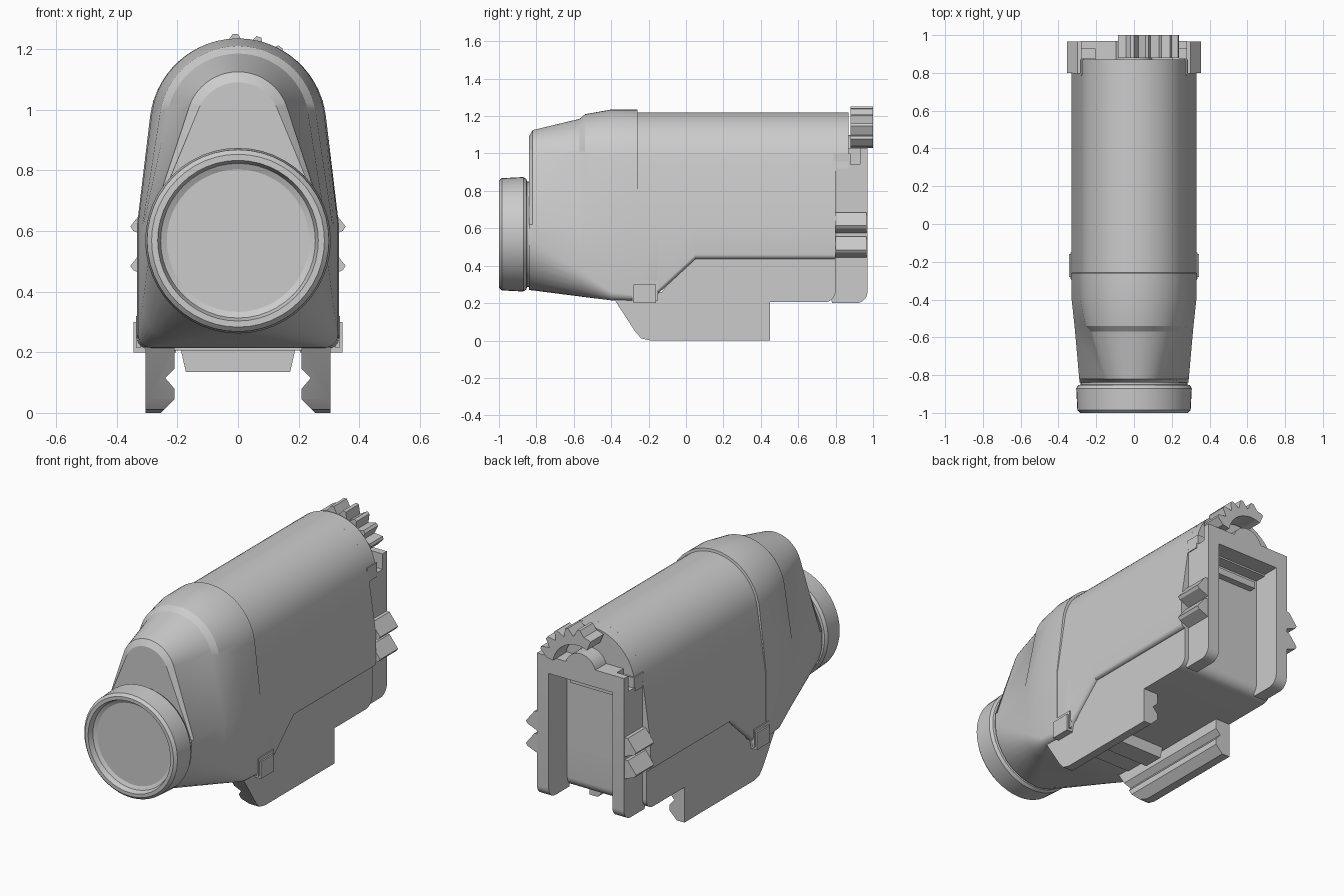
import bpy, bmesh
from math import sin, cos, atan2, radians, pi
from mathutils import Vector

cube = bpy.data.objects.get("Cube")
if cube:
    bpy.data.objects.remove(cube)

grey = bpy.data.materials.new("matte grey")
grey.use_nodes = True
grey.diffuse_color = (0.6, 0.6, 0.6, 1)
grey.node_tree.nodes["Principled BSDF"].inputs["Base Color"].default_value = grey.diffuse_color


def finish(name, bm):
    bmesh.ops.recalc_face_normals(bm, faces=bm.faces)
    mesh = bpy.data.meshes.new(name)
    bm.to_mesh(mesh)
    bm.free()
    mesh.materials.append(grey)
    obj = bpy.data.objects.new(name, mesh)
    bpy.context.collection.objects.link(obj)
    bpy.ops.object.select_all(action='DESELECT')
    obj.select_set(True)
    bpy.context.view_layer.objects.active = obj
    bpy.ops.object.shade_smooth_by_angle(angle=radians(25))
    return obj


def loft(rings, caps=True):
    """Skin closed rings of points that all have the same count."""
    bm = bmesh.new()
    loops = [[bm.verts.new(p) for p in ring] for ring in rings]
    for a, b in zip(loops, loops[1:]):
        for i in range(len(a)):
            j = (i + 1) % len(a)
            bm.faces.new((a[i], a[j], b[j], b[i]))
    if caps:
        bm.faces.new(loops[0])
        bm.faces.new(loops[-1])
    return bm


def prism(pts, axis, lo, hi):
    """Extrude (x, z) points along y, or (y, z) points along x."""
    place = (lambda p, d: (d, p[0], p[1])) if axis == 'x' else (lambda p, d: (p[0], d, p[1]))
    return loft([[place(p, d) for p in pts] for d in (lo, hi)])


def rect(a0, a1, z0, z1):
    return [(a0, z0), (a1, z0), (a1, z1), (a0, z1)]


def arc(cx, cz, r, start, end, n):
    angles = [radians(start + (end - start) * i / n) for i in range(n + 1)]
    return [(cx + r * cos(t), cz + r * sin(t)) for t in angles]


def mirrored(obj):
    mod = obj.modifiers.new("Mirror", 'MIRROR')
    mod.use_axis[0] = True
    mod.use_mirror_merge = False
    return obj


# Housing: arched cross-sections from the round nose to the rear
def section(y, w, bottom, corner, top_r, top):
    lean = atan2(w - top_r, top - top_r - 0.62) * 180 / pi
    half = arc(w - corner, bottom + corner, corner, -90, 0, 8)
    half += [(w, 0.62)] + arc(0, top - top_r, top_r, lean, 88, 14)
    whole = half + [(-x, z) for x, z in reversed(half)]
    return [(x, y, z) for x, z in whole]


finish("housing", loft([section(*s) for s in (
    (-0.84, 0.288, 0.27, 0.285, 0.14, 1.09),
    (-0.82, 0.29, 0.268, 0.275, 0.17, 1.125),
    (-0.57, 0.312, 0.236, 0.14, 0.235, 1.185),
    (-0.54, 0.315, 0.232, 0.125, 0.26, 1.21),
    (-0.40, 0.33, 0.215, 0.045, 0.287, 1.235),
    (-0.26, 0.333, 0.213, 0.03, 0.292, 1.235),
    (-0.258, 0.33, 0.213, 0.03, 0.28, 1.22),
    (-0.16, 0.33, 0.213, 0.025, 0.28, 1.22),
    (-0.15, 0.33, 0.25, 0.025, 0.28, 1.22),
    (0.05, 0.33, 0.435, 0.025, 0.28, 1.22),
    (0.80, 0.33, 0.435, 0.025, 0.28, 1.22))]))
finish("rear_arch", prism([(0.285, 0.92)] + arc(0, 0.94, 0.28, 5, 175, 24) + [(-0.285, 0.92)],
                          'y', 0.79, 0.87))

# Lens ring turned around the y axis, with a recessed lens
ring_profile = [(0.235, -0.96), (0.245, -0.965), (0.255, -0.97), (0.265, -1), (0.285, -1),
                (0.3, -0.985), (0.306, -0.87), (0.295, -0.853), (0.282, -0.85), (0.282, -0.82)]
finish("lens_ring", loft([[(r * cos(i * pi / 24), y, 0.568 + r * sin(i * pi / 24))
                           for i in range(48)] for r, y in ring_profile]))

# Lower body below the seam, rounded at the rear
finish("lower_body", prism([(-0.3, 0.205), (-0.3, 0.24), (-0.13, 0.26), (0.06, 0.5), (0.8, 0.5)]
                           + arc(0.74, 0.265, 0.06, 0, -90, 8), 'x', -0.305, 0.305))

# Mounting jaws with a V groove, cut to a raked front
jaw = prism([(0.305, 0.23), (0.21, 0.23), (0.21, 0.145), (0.24, 0.115), (0.21, 0.08),
             (0.21, 0.045), (0.255, 0), (0.305, 0)], 'y', -0.41, 0.45)
rake = [Vector((0, -0.39, 0.23)), Vector((0, -0.27, 0.045)),
        Vector((0, -0.24, 0.012)), Vector((0, -0.19, 0))]
for a, b in zip(rake, rake[1:]):
    normal = Vector((1, 0, 0)).cross(a - b)
    cut = bmesh.ops.bisect_plane(jaw, geom=jaw.verts[:] + jaw.edges[:] + jaw.faces[:],
                                 plane_co=a, plane_no=normal if normal.z < 0 else -normal,
                                 clear_outer=True)
    bmesh.ops.holes_fill(jaw, edges=[e for e in jaw.edges if e.is_boundary])
mirrored(finish("mount_jaw", jaw))

# Cross lug between the jaws
finish("cross_lug", prism([(-0.19, 0.215), (-0.18, 0.17), (-0.172, 0.135), (0.172, 0.135),
                           (0.18, 0.17), (0.19, 0.215)], 'y', -0.1, 0.02))

# Rear frame: notched side walls with rounded feet, joined by a top bar
wall = [(0.75, 0.5), (0.78, 0.2)] + arc(0.91, 0.26, 0.06, -90, 0, 8)
wall += [(0.97, 1.03), (0.93, 1.03), (0.93, 0.94), (0.88, 0.94), (0.88, 1.0), (0.79, 1.0)]
mirrored(finish("rear_wall", prism(wall, 'x', 0.205, 0.28)))
finish("rear_top_bar", prism(rect(-0.206, 0.206, 0.93, 1.03), 'y', 0.86, 0.97))
finish("recess_ledge", prism(rect(-0.16, 0.16, 0.84, 0.88), 'y', 0.79, 0.84))
finish("latch_hub", prism(arc(0, 1.0, 0.1, 0, 180, 16), 'y', 0.86, 0.97))

# Side grip teeth
for label, z in (("upper", 0.57), ("lower", 0.44)):
    tooth = [(0.27, z + 0.115), (0.3, z + 0.115), (0.355, z + 0.045), (0.345, z + 0.03),
             (0.32, z + 0.02), (0.27, z)]
    mirrored(finish(label + "_grip_tooth", prism(tooth, 'y', 0.8, 0.965)))

# Toothed latch arc over the rear
outline = []
for i in range(5):
    peak = 20 + i * 18
    for offset, r in ((-9, 0.205), (-2, 0.25), (2, 0.25)):
        outline += arc(0, 1.0, r, peak + offset, peak + offset, 1)[:1]
outline += arc(0, 1.0, 0.22, 101, 113, 2) + arc(0, 1.0, 0.16, 113, 11, 12)
finish("latch_arc", prism(outline, 'y', 0.88, 1.0))

# Side clips over the seam
mirrored(finish("clip_plate", prism(rect(-0.29, -0.15, 0.215, 0.32), 'x', 0.32, 0.336)))
mirrored(finish("clip_button", prism(rect(-0.28, -0.16, 0.2, 0.3), 'x', 0.3, 0.345)))
